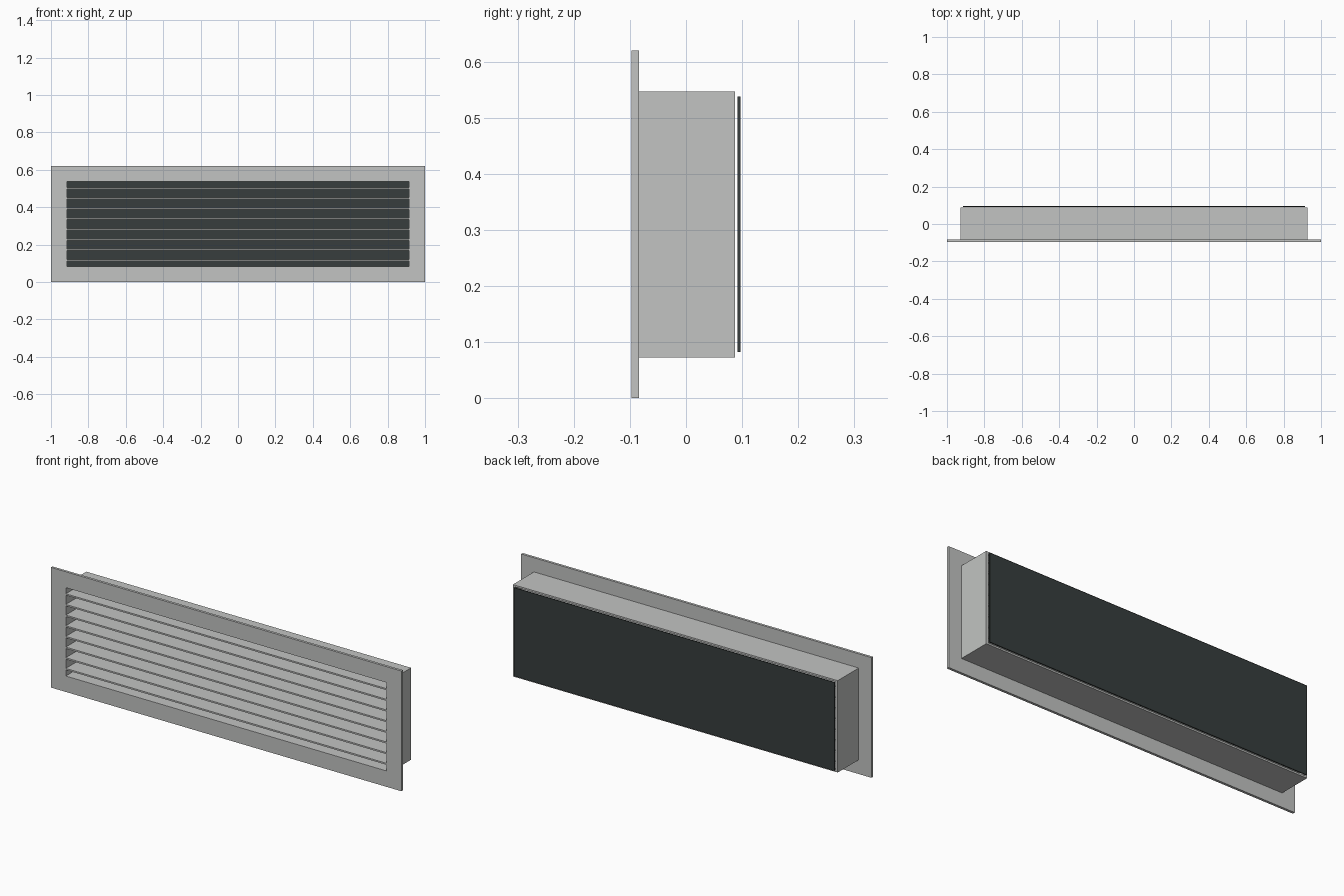
import bpy
import bmesh

cube = bpy.data.objects.get("Cube")
if cube:
    bpy.data.objects.remove(cube, do_unlink=True)


def material(name, colour):
    mat = bpy.data.materials.new(name)
    mat.use_nodes = True
    mat.diffuse_color = colour
    bsdf = next(n for n in mat.node_tree.nodes if n.type == "BSDF_PRINCIPLED")
    bsdf.inputs["Base Color"].default_value = colour
    return mat


light_grey = material("light_grey", (0.54, 0.55, 0.54, 1))
charcoal = material("charcoal", (0.038, 0.048, 0.047, 1))

MID_Z = 0.31                # height of the centre line
OPEN_X, OPEN_Z = 0.915, 0.228   # half size of the opening
FRONT, FLANGE_BACK, DUCT_BACK = -0.097, -0.084, 0.087


def finish(name, bm, mat):
    bmesh.ops.recalc_face_normals(bm, faces=bm.faces)
    mesh = bpy.data.meshes.new(name)
    bm.to_mesh(mesh)
    bm.free()
    mesh.materials.append(mat)
    obj = bpy.data.objects.new(name, mesh)
    bpy.context.collection.objects.link(obj)
    return obj


def rect_loop(bm, half_x, half_z, y):
    corners = [(-1, -1), (1, -1), (1, 1), (-1, 1)]
    return [bm.verts.new((sx * half_x, y, MID_Z + sz * half_z)) for sx, sz in corners]


def rect_tube(name, half_x, half_z, y0, y1, mat):
    """Rectangular frame around the opening, running from y0 to y1."""
    bm = bmesh.new()
    loops = [rect_loop(bm, half_x, half_z, y0), rect_loop(bm, half_x, half_z, y1),
             rect_loop(bm, OPEN_X, OPEN_Z, y1), rect_loop(bm, OPEN_X, OPEN_Z, y0)]
    for a, b in zip(loops, loops[1:] + loops[:1]):
        for i in range(4):
            j = (i + 1) % 4
            bm.faces.new((a[i], a[j], b[j], b[i]))
    return finish(name, bm, mat)


def box(name, half_x, y0, y1, z, height, mat):
    bm = bmesh.new()
    bmesh.ops.create_cube(bm, size=1)
    bmesh.ops.scale(bm, vec=(2 * half_x, y1 - y0, height), verts=bm.verts)
    bmesh.ops.translate(bm, vec=(0, (y0 + y1) / 2, z), verts=bm.verts)
    return finish(name, bm, mat)


# Front flange and the hollow duct behind it
rect_tube("front_flange", 1.0, MID_Z, FRONT, FLANGE_BACK, light_grey)
rect_tube("duct_sleeve", 0.927, 0.237, FLANGE_BACK, DUCT_BACK, light_grey)

# Horizontal louvre slats
SLATS, PITCH = 8, 0.055
for i in range(SLATS):
    z = MID_Z + (i - (SLATS - 1) / 2) * PITCH
    box(f"slat_{i + 1}", OPEN_X, FRONT, DUCT_BACK - 0.005, z, 0.008, light_grey)

# Dark backing panel, standing just clear of the duct
box("back_panel", OPEN_X, 0.092, 0.097, MID_Z, 2 * OPEN_Z, charcoal)
